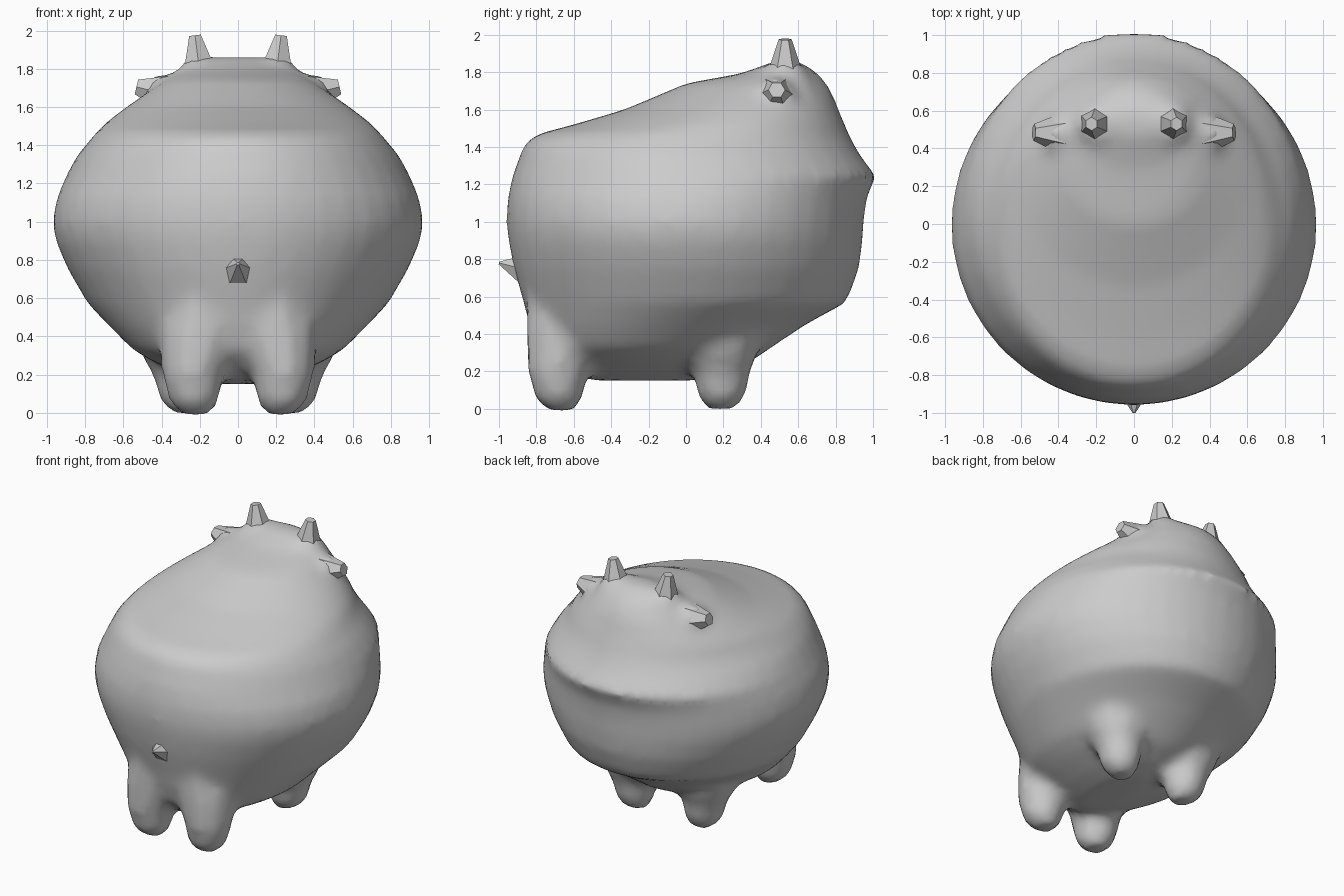
import bpy, bmesh, math
from mathutils import Vector

if "Cube" in bpy.data.objects:
    bpy.data.objects.remove(bpy.data.objects["Cube"])


def loft(bm, rings):
    """Skin a stack of equal-sized point rings and cap both ends."""
    loops = [[bm.verts.new(p) for p in ring] for ring in rings]
    n = len(loops[0])
    for a, b in zip(loops, loops[1:]):
        for i in range(n):
            j = (i + 1) % n
            bm.faces.new((a[i], a[j], b[j], b[i]))
    bm.faces.new(loops[0][::-1])
    bm.faces.new(loops[-1])


def oval(cx, cy, z, rx, ry, n):
    return [(cx + rx * math.cos(2 * math.pi * i / n),
             cy + ry * math.sin(2 * math.pi * i / n), z) for i in range(n)]


def spike(bm, base, tip, r0, r1, n):
    """Blunt cone between two points."""
    base, tip = Vector(base), Vector(tip)
    q = (tip - base).to_track_quat('Z', 'Y')
    loft(bm, [[c + q @ Vector(p) for p in oval(0, 0, 0, r, r, n)]
              for c, r in ((base, r0), (tip, r1))])


def finish(bm, name):
    bmesh.ops.recalc_face_normals(bm, faces=bm.faces)
    me = bpy.data.meshes.new(name)
    bm.to_mesh(me)
    bm.free()
    ob = bpy.data.objects.new(name, me)
    bpy.context.collection.objects.link(ob)
    return ob


# Body: horizontal slices (height, front y, back y, half width)
slices = [
    (.15, -.50, .05, .12), (.19, -.62, .20, .26), (.26, -.73, .36, .43),
    (.33, -.80, .46, .55), (.45, -.84, .64, .67), (.57, -.87, .86, .785),
    (.75, -.92, .925, .89), (.90, -.95, .945, .955), (1.0, -.96, .95, .97),
    (1.12, -.955, .965, .95), (1.19, -.94, .99, .92), (1.24, -.93, 1.02, .90),
    (1.35, -.89, .935, .84), (1.42, -.865, .895, .78), (1.47, -.79, .87, .74),
    (1.52, -.60, .85, .69), (1.60, -.33, .815, .585), (1.68, -.14, .785, .47),
    (1.74, 0, .75, .38), (1.79, .28, .71, .30), (1.83, .40, .65, .23),
    (1.86, .47, .60, .16)]
bm = bmesh.new()
loft(bm, [oval(0, (f + b) / 2, z, w, (b - f) / 2, 40) for z, f, b, w in slices])

# Legs (height, x, y, radius) and horn mounds, merged into the body
front_leg = [(-.01, .22, -.67, .07), (.05, .23, -.68, .13), (.2, .235, -.685, .165),
             (.4, .20, -.64, .22), (.6, .15, -.60, .26)]
rear_leg = [(-.0, .27, .19, .08), (.06, .28, .19, .13), (.2, .29, .19, .16),
            (.3, .30, .18, .21), (.45, .30, .18, .25)]
for s in (-1, 1):
    for leg in (front_leg, rear_leg):
        loft(bm, [oval(s * x, y, z, r, r, 10) for z, x, y, r in leg])
    spike(bm, (s * .26, .48, 1.62), (s * .47, .48, 1.70), .20, .07, 8)
    spike(bm, (s * .18, .53, 1.70), (s * .20, .53, 1.86), .20, .08, 8)
body = finish(bm, "body")
mod = body.modifiers.new("blend", 'REMESH')
mod.mode = 'VOXEL'
mod.voxel_size = .04
mod.use_smooth_shade = True
mod = body.modifiers.new("soften", 'SMOOTH')
mod.factor = .5
mod.iterations = 5

# Horns: upright inner pair and short sideways outer pair, faceted
for s, side in ((-1, "left"), (1, "right")):
    bm = bmesh.new()
    spike(bm, (s * .20, .53, 1.78), (s * .225, .53, 1.975), .10, .035, 6)
    finish(bm, "inner_horn_" + side)
    bm = bmesh.new()
    spike(bm, (s * .38, .48, 1.67), (s * .53, .485, 1.705), .11, .045, 6)
    finish(bm, "outer_horn_" + side)

# Small pointed stub on the front
bm = bmesh.new()
spike(bm, (0, -.88, .75), (0, -1.0, .78), .085, .008, 6)
finish(bm, "front_stub")
